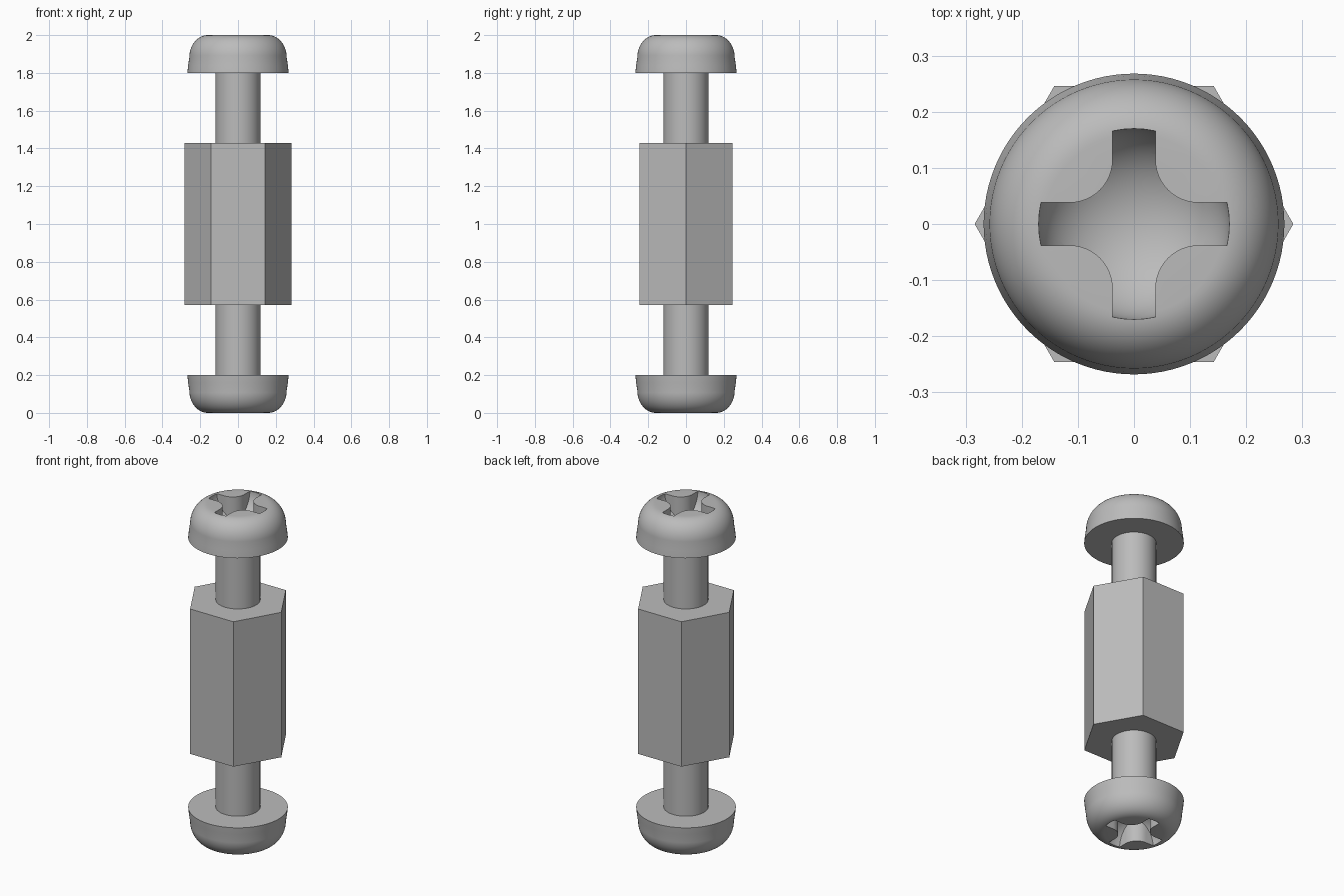
import bpy, bmesh
from math import sin, cos, pi, radians
from mathutils import Matrix, Vector

if "Cube" in bpy.data.objects:
    bpy.data.objects.remove(bpy.data.objects["Cube"])

steel = bpy.data.materials.new("grey_steel")
steel.use_nodes = True
GREY = (0.5, 0.5, 0.5, 1)
steel.diffuse_color = GREY
steel.node_tree.nodes["Principled BSDF"].inputs["Base Color"].default_value = GREY


def make_object(name, bm):
    bmesh.ops.recalc_face_normals(bm, faces=bm.faces)
    mesh = bpy.data.meshes.new(name)
    bm.to_mesh(mesh)
    bm.free()
    mesh.materials.append(steel)
    obj = bpy.data.objects.new(name, mesh)
    bpy.context.collection.objects.link(obj)
    return obj


def prism(name, outline, z0, z1):
    """Extrude a flat outline between two heights."""
    bm = bmesh.new()
    base = bm.faces.new([bm.verts.new((x, y, z0)) for x, y in outline])
    top = bm.faces.new([bm.verts.new((x, y, z1)) for x, y in outline])
    count = len(outline)
    for i in range(count):
        j = (i + 1) % count
        bm.faces.new((base.verts[i], base.verts[j], top.verts[j], top.verts[i]))
    return make_object(name, bm)


def circle(r, steps):
    return [(r * cos(2 * pi * i / steps), r * sin(2 * pi * i / steps)) for i in range(steps)]


def lathe(name, profile, steps=96):
    """Closed solid of revolution; the profile runs from base to top."""
    bm = bmesh.new()
    rings = [[bm.verts.new((x, y, z)) for x, y in circle(r, steps)] for r, z in profile]
    for low, high in zip(rings, rings[1:]):
        for i in range(steps):
            j = (i + 1) % steps
            bm.faces.new((low[i], low[j], high[j], high[i]))
    bm.faces.new(rings[0])
    bm.faces.new(rings[-1])
    return make_object(name, bm)


def boolean(obj, cutter, operation):
    """Apply a boolean and discard the cutter."""
    mod = obj.modifiers.new(operation.lower(), "BOOLEAN")
    mod.operation = operation
    mod.solver = "EXACT"
    mod.object = cutter
    graph = bpy.context.evaluated_depsgraph_get()
    mesh = bpy.data.meshes.new_from_object(obj.evaluated_get(graph))
    obj.modifiers.clear()
    obj.data = mesh
    bpy.data.objects.remove(cutter)


def cross_outline(half, reach, fillet):
    """Four-armed cross with rounded inner corners."""
    c = half + fillet
    arm = [(reach, -half), (reach, half)]
    arm += [(c - fillet * sin(a), c - fillet * cos(a))
            for a in (i * pi / 2 / 12 for i in range(13))]
    return [tuple(Matrix.Rotation(q * pi / 2, 2) @ Vector(p)) for q in range(4) for p in arm]


# Domed head with a bowl-floored cross recess
def screw_head(name):
    dome = [(0.268, 1.8), (0.264, 1.84)]
    dome += [(0.16 + 0.098 * cos(a), 1.88 + 0.12 * sin(a))
             for a in (i * pi / 2 / 14 for i in range(15))]
    head = lathe(name, dome)
    recess = prism("recess_cutter", cross_outline(0.038, 0.2, 0.077), 1.7, 2.1)
    bm = bmesh.new()
    bmesh.ops.create_uvsphere(bm, u_segments=64, v_segments=40, radius=1,
                              matrix=Matrix.Translation((0, 0, 2)) @ Matrix.Diagonal((0.17, 0.17, 0.145, 1)))
    bowl = make_object("bowl_cutter", bm)
    boolean(recess, bowl, "INTERSECT")
    boolean(head, recess, "DIFFERENCE")
    return head


upper_head = screw_head("upper_screw_head")
lower_head = screw_head("lower_screw_head")
lower_head.data.transform(Matrix.Translation((0, 0, 2)) @ Matrix.Rotation(pi, 4, "X"))

# Shanks and hexagonal spacer
shanks = [prism("upper_shank", circle(0.12, 64), 1.43, 1.8),
          prism("lower_shank", circle(0.12, 64), 0.2, 0.57)]
prism("hex_spacer", circle(0.284, 6), 0.57, 1.43)

# Smooth the round parts, keeping hard edges
bpy.ops.object.select_all(action="DESELECT")
for obj in shanks + [upper_head, lower_head]:
    obj.select_set(True)
    bpy.context.view_layer.objects.active = obj
bpy.ops.object.shade_smooth_by_angle(angle=radians(30))
